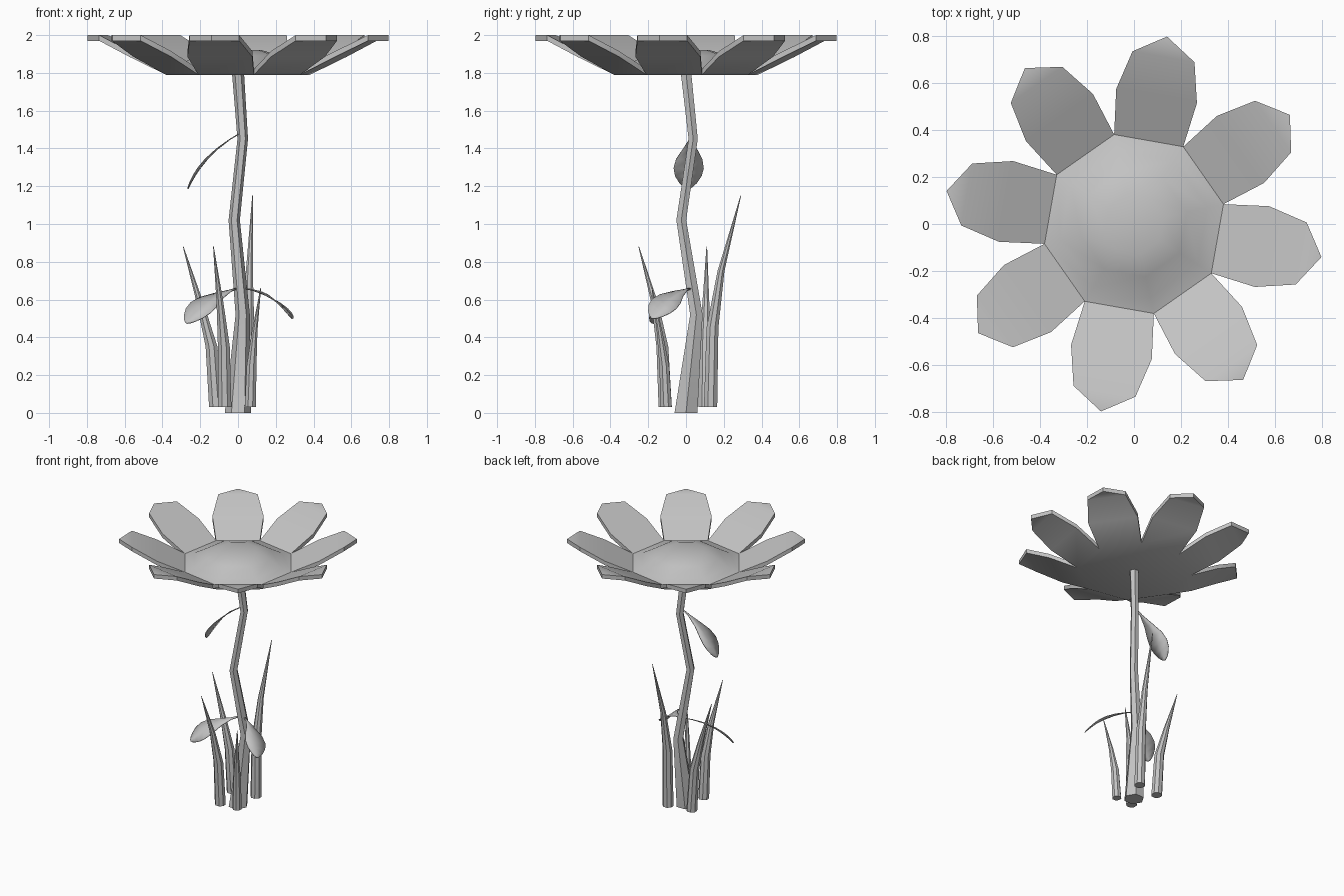
import bpy, bmesh, math
from mathutils import Vector

if "Cube" in bpy.data.objects:
    bpy.data.objects.remove(bpy.data.objects["Cube"])

grey = bpy.data.materials.new("plain_grey")
grey.diffuse_color = (0.55, 0.55, 0.55, 1)
grey.use_nodes = True
grey.node_tree.nodes["Principled BSDF"].inputs["Base Color"].default_value = grey.diffuse_color


def finish(name, bm, angle=30):
    bmesh.ops.recalc_face_normals(bm, faces=bm.faces)
    me = bpy.data.meshes.new(name)
    bm.to_mesh(me)
    bm.free()
    me.materials.append(grey)
    ob = bpy.data.objects.new(name, me)
    bpy.context.collection.objects.link(ob)
    bpy.ops.object.select_all(action='DESELECT')
    ob.select_set(True)
    bpy.context.view_layer.objects.active = ob
    bpy.ops.object.shade_smooth_by_angle(angle=math.radians(angle))
    return ob


def polar(r, deg, z):
    a = math.radians(deg)
    return (r * math.cos(a), r * math.sin(a), z)


def loft(bm, rings):
    for a, b in zip(rings, rings[1:]):
        n = len(a)
        for i in range(n):
            bm.faces.new((a[i], a[(i + 1) % n], b[(i + 1) % n], b[i]))


def tube(name, path, sides, turn=0):
    """Tapered stalk of horizontal rings; path holds (x, y, z, radius)."""
    bm = bmesh.new()
    rings = []
    for x, y, z, r in path:
        rings.append([bm.verts.new(Vector((x, y, z)) + Vector(polar(r, turn + 360 * i / sides, 0)))
                      for i in range(sides)])
    loft(bm, rings)
    bm.faces.new(rings[0])
    bm.faces.new(rings[-1])
    return finish(name, bm)


# Eight petals as one thick plate around an octagonal base
T = 0.03
bm = bmesh.new()
base = [bm.verts.new(polar(0.39, 12.5 + 45 * k, 1.79)) for k in range(8)]
base_top = [bm.verts.new(polar(0.39, 12.5 + 45 * k, 1.79 + T)) for k in range(8)]
bm.faces.new(base)
outline = [(0.58, -17.5, 1.885), (0.735, -10.5, 1.97), (0.81, 0, 1.97),
           (0.735, 10.5, 1.97), (0.58, 17.5, 1.885)]
for k in range(8):
    mid = 35 + 45 * k
    low = [bm.verts.new(polar(r, mid + d, z)) for r, d, z in outline]
    top = [bm.verts.new(polar(r, mid + d, z + T)) for r, d, z in outline]
    for ring, pts in ((base, low), (base_top, top)):
        a, b = ring[k], ring[(k + 1) % 8]
        bm.faces.new((a, b, pts[4], pts[0]))
        bm.faces.new((pts[0], pts[4], pts[3], pts[1]))
        bm.faces.new((pts[1], pts[3], pts[2]))
    lo = [base[k]] + low + [base[(k + 1) % 8]]
    hi = [base_top[k]] + top + [base_top[(k + 1) % 8]]
    for i in range(6):
        bm.faces.new((lo[i], lo[i + 1], hi[i + 1], hi[i]))
finish("petals", bm)

# Domed flower centre
bm = bmesh.new()
rings = [[bm.verts.new(polar(r, 12.5 + 45 * k, z)) for k in range(8)]
         for r, z in ((0.39, 1.82), (0.32, 1.84), (0.23, 1.89), (0.13, 1.92))]
loft(bm, rings)
bm.faces.new(rings[-1])
finish("flower_centre", bm)

# Zigzag stem
tube("stem", [(0, 0, 0, 0.07), (0.025, 0.055, 0.52, 0.038), (-0.02, -0.025, 1.02, 0.03),
              (0.025, 0.038, 1.45, 0.028), (0, 0, 1.80, 0.032)], 6)

# Grass blades
blades = [
    [(-0.07, -0.11, 0.03, 0.038), (-0.075, -0.125, 0.35, 0.034), (-0.095, -0.165, 0.58, 0.02), (-0.13, -0.25, 0.88, 0.002)],
    [(-0.118, 0.10, 0.03, 0.038), (-0.14, 0.10, 0.35, 0.034), (-0.20, 0.105, 0.58, 0.02), (-0.29, 0.11, 0.88, 0.002)],
    [(0.058, 0.13, 0.03, 0.038), (0.055, 0.14, 0.45, 0.034), (0.06, 0.185, 0.75, 0.02), (0.077, 0.29, 1.15, 0.002)],
    [(0.065, -0.105, 0.03, 0.032), (0.072, -0.115, 0.25, 0.028), (0.088, -0.14, 0.43, 0.016), (0.12, -0.18, 0.66, 0.002)],
]
for i, path in enumerate(blades):
    tube(f"grass_blade_{i + 1}", path, 8, 22.5)


# Drooping leaves: thin curved sheets, rolled about their length
def leaf(name, start, end, roll, width=0.078, steps=14):
    start, end = Vector(start), Vector(end)
    axis = (end - start).normalized()
    side = Vector((0, 0, 1)).cross(axis).normalized()
    up = axis.cross(side)
    c, s = math.cos(math.radians(roll)), math.sin(math.radians(roll))
    w, n = side * c + up * s, up * c - side * s
    profile = [(0, 0.06), (0.15, 0.12), (0.35, 0.45), (0.55, 0.87), (0.7, 1.0),
               (0.82, 0.88), (0.92, 0.58), (0.97, 0.34), (1, 0.08)]
    bm = bmesh.new()
    rows = []
    for t, k in profile:
        p = start.lerp(end, t) + n * 0.13 * t * (1 - t)
        rows.append([bm.verts.new(p + w * width * k * j + n * 0.006 * k * abs(j))
                     for j in (-1, 0, 1)])
    for a, b in zip(rows, rows[1:]):
        for j in (0, 1):
            bm.faces.new((a[j], a[j + 1], b[j + 1], b[j]))
    ob = finish(name, bm, 60)
    sol = ob.modifiers.new("thickness", 'SOLIDIFY')
    sol.thickness = 0.005
    sol.offset = 0


leaf("leaf_lower_left", (0.0, 0.02, 0.66), (-0.275, -0.17, 0.475), -23)
leaf("leaf_lower_right", (0.03, 0.03, 0.66), (0.285, -0.18, 0.50), -21)
leaf("leaf_upper", (0.01, 0.03, 1.48), (-0.265, 0.01, 1.185), 0, 0.08)
